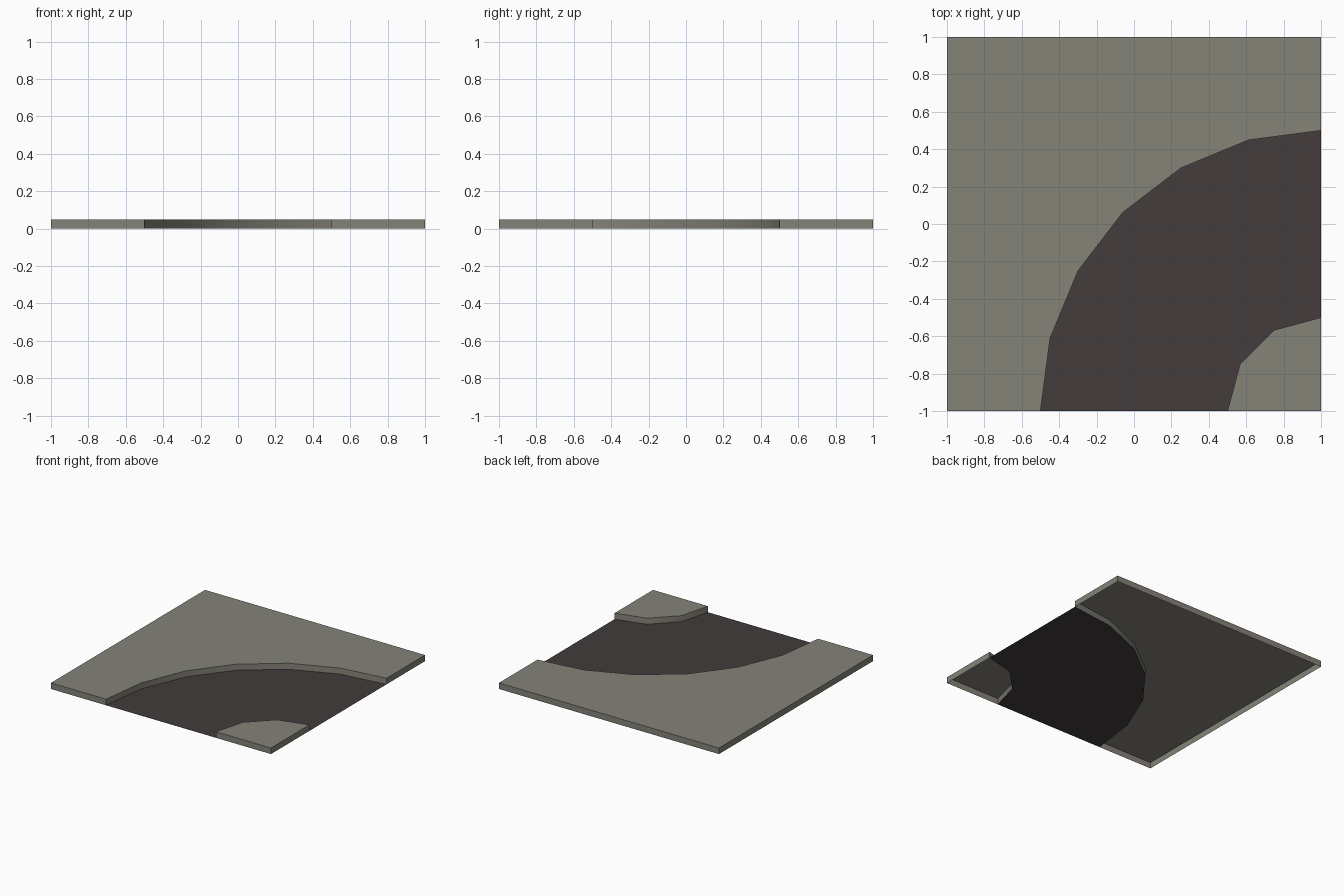
import bpy, bmesh, math

if "Cube" in bpy.data.objects:
    bpy.data.objects.remove(bpy.data.objects["Cube"])

H = 0.05  # kerb height


def material(name, rgb):
    m = bpy.data.materials.new(name)
    m.diffuse_color = (*rgb, 1)
    m.use_nodes = True
    m.node_tree.nodes["Principled BSDF"].inputs["Base Color"].default_value = m.diffuse_color
    return m


paving = material("paving_grey", (0.235, 0.228, 0.19))
asphalt = material("asphalt_dark", (0.056, 0.046, 0.046))


def arc(radius, segments):
    """Quarter arc about the corner (1, -1), from the +x edge to the front edge."""
    pts = []
    for i in range(segments + 1):
        a = math.pi / 2 * (1 + i / segments)
        pts.append((1 + radius * math.cos(a), -1 + radius * math.sin(a)))
    return pts


def sheet(name, outline, z, mat, skirt=False):
    """Flat counter-clockwise outline, with optional walls down to the ground."""
    bm = bmesh.new()
    top = [bm.verts.new((x, y, z)) for x, y in outline]
    bm.faces.new(top)
    if skirt:
        low = [bm.verts.new((x, y, 0)) for x, y in outline]
        n = len(top)
        for i in range(n):
            j = (i + 1) % n
            bm.faces.new((top[j], top[i], low[i], low[j]))
    me = bpy.data.meshes.new(name)
    bm.to_mesh(me)
    bm.free()
    me.materials.append(mat)
    ob = bpy.data.objects.new(name, me)
    bpy.context.collection.objects.link(ob)
    if skirt:  # smooth kerb curve, sharp corners
        bpy.ops.object.select_all(action='DESELECT')
        ob.select_set(True)
        bpy.context.view_layer.objects.active = ob
        bpy.ops.object.shade_smooth_by_angle(angle=math.radians(35))
    return ob


outer = arc(1.5, 6)
inner = arc(0.5, 3)

# Raised pavement on the outside of the bend (hollow underneath)
sheet("outer_pavement", outer[::-1] + [(1, 1), (-1, 1), (-1, -1)], H, paving, True)
# Raised pavement in the inside corner
sheet("inner_pavement", inner + [(1, -1)], H, paving, True)
# Road surface between the kerbs
sheet("road", outer + inner[::-1], 0, asphalt)
